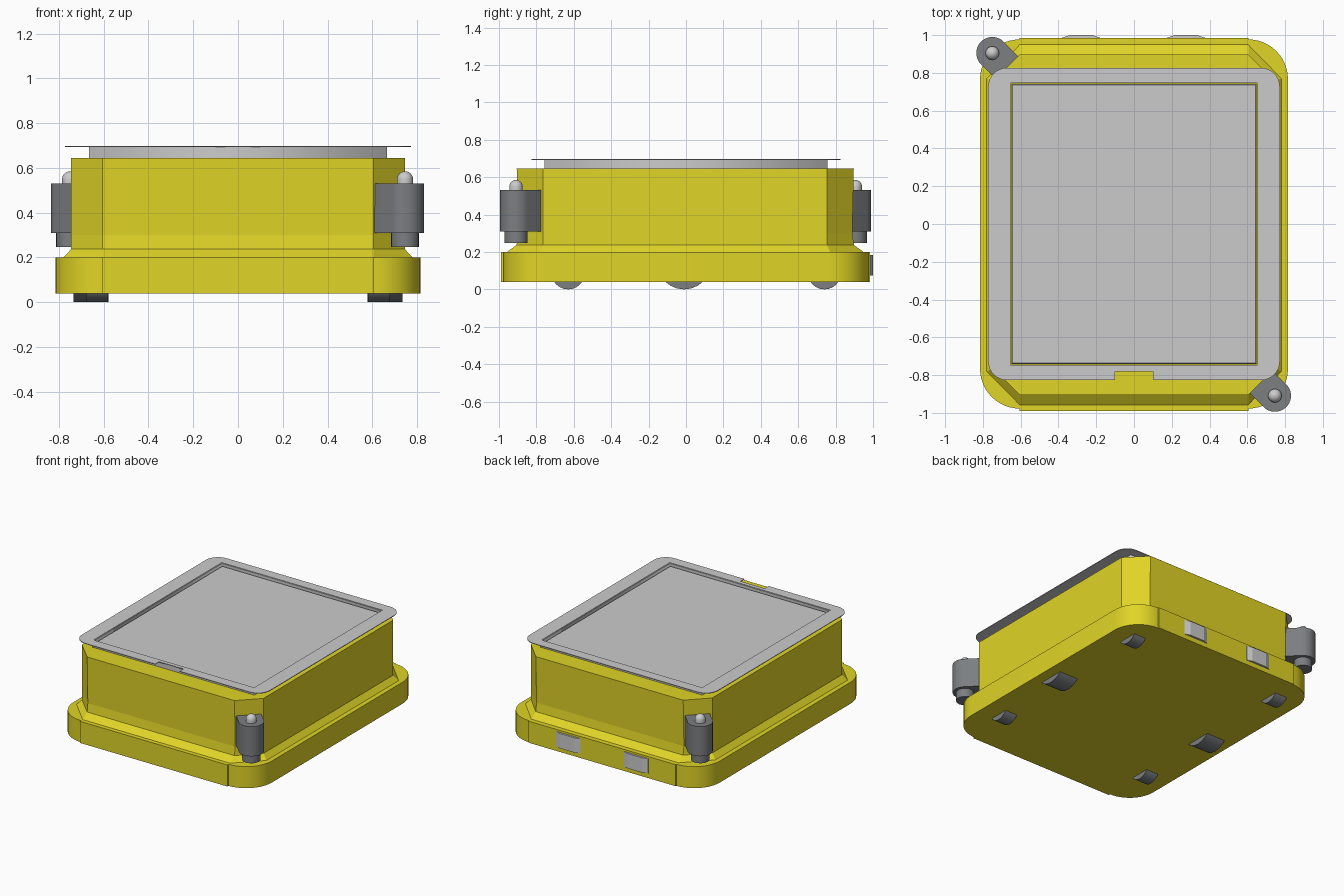
import bpy, bmesh
from math import sin, cos, pi, radians

if "Cube" in bpy.data.objects:
    bpy.data.objects.remove(bpy.data.objects["Cube"])


def material(name, rgb):
    m = bpy.data.materials.new(name)
    m.diffuse_color = (*rgb, 1)
    m.use_nodes = True
    m.node_tree.nodes["Principled BSDF"].inputs["Base Color"].default_value = m.diffuse_color
    return m


YELLOW = material("yellow_paint", (0.75, 0.66, 0.02))
DARK = material("dark_grey", (0.2, 0.21, 0.22))


def smooth(o):
    bpy.ops.object.select_all(action='DESELECT')
    o.select_set(True)
    bpy.context.view_layer.objects.active = o
    bpy.ops.object.shade_smooth_by_angle(angle=radians(30))


def loft(name, rings, mat=None, rounded=False):
    """Skin a stack of equal-length point rings and cap both ends."""
    bm = bmesh.new()
    vs = [[bm.verts.new(p) for p in r] for r in rings]
    n = len(rings[0])
    for a, b in zip(vs, vs[1:]):
        for i in range(n):
            j = (i + 1) % n
            bm.faces.new((a[i], a[j], b[j], b[i]))
    bm.faces.new(vs[0][::-1])
    bm.faces.new(vs[-1])
    bmesh.ops.recalc_face_normals(bm, faces=bm.faces)
    me = bpy.data.meshes.new(name)
    bm.to_mesh(me)
    bm.free()
    o = bpy.data.objects.new(name, me)
    bpy.context.collection.objects.link(o)
    if mat:
        me.materials.append(mat)
    if rounded:
        smooth(o)
    return o


def prism(name, outline, z0, z1, mat=None, rounded=False):
    return loft(name, [[(x, y, z) for x, y in outline] for z in (z0, z1)], mat, rounded)


def arc(cx, cy, r, a0, a1, n=12):
    return [(cx + r * cos(radians(a0 + (a1 - a0) * i / n)),
             cy + r * sin(radians(a0 + (a1 - a0) * i / n))) for i in range(n + 1)]


def rect(hx, hy):
    return [(-hx, -hy), (hx, -hy), (hx, hy), (-hx, hy)]


def plate(name, loops, z0, z1):
    """Flat plate from an outer outline and optional holes."""
    c = bpy.data.curves.new(name, 'CURVE')
    c.dimensions, c.fill_mode, c.extrude = '2D', 'BOTH', (z1 - z0) / 2
    for pts in loops:
        s = c.splines.new('POLY')
        s.points.add(len(pts) - 1)
        for p, (x, y) in zip(s.points, pts):
            p.co = (x, y, 0, 1)
        s.use_cyclic_u = True
    o = bpy.data.objects.new(name, c)
    bpy.context.collection.objects.link(o)
    o.location.z = (z0 + z1) / 2
    bpy.ops.object.select_all(action='DESELECT')
    o.select_set(True)
    bpy.context.view_layer.objects.active = o
    bpy.ops.object.convert(target='MESH')
    return o


# Base skirt: rounded corners with slightly raised front and back centre panels
R, CX, CY = 0.21, 0.605, 0.767
skirt = (arc(CX, -CY, R, -90, 0) + arc(CX, CY, R, 0, 90) + [(CX, 0.985), (-CX, 0.985)]
         + arc(-CX, CY, R, 90, 180) + arc(-CX, -CY, R, 180, 270) + [(-CX, -0.99), (CX, -0.99)])
prism("base_skirt", skirt, 0.04, 0.2, YELLOW, True)


# Upper body: chamfered box flaring out onto the skirt
def octagon(hx, hy, cy, z):
    f, b = hy, hy - 0.008
    return [(x, y, z) for x, y in (
        (-CX, -f), (CX, -f), (hx, -cy), (hx, cy - 0.01),
        (CX, b), (-CX, b), (-hx, cy - 0.01), (-hx, -cy))]


loft("upper_body", [octagon(0.78, 0.957, 0.78, 0.2), octagon(0.745, 0.906, 0.765, 0.237),
                    octagon(0.745, 0.897, 0.765, 0.3), octagon(0.745, 0.905, 0.765, 0.645)], YELLOW)

# Lid: tray wall, thin rim with front notch, inset panel
plate("tray_wall", [rect(0.665, 0.757), rect(0.655, 0.747)], 0.645, 0.695)
r, lx, ly = 0.1, 0.672, 0.727
rim = (arc(lx, -ly, r, -90, 0, 8) + arc(lx, ly, r, 0, 90, 8) + arc(-lx, ly, r, 90, 180, 8)
       + arc(-lx, -ly, r, 180, 270, 8) + [(-0.1, -0.827), (-0.1, -0.782), (0.1, -0.782), (0.1, -0.827)])
plate("lid_rim", [rim, rect(0.66, 0.752)], 0.693, 0.698)
loft("deck_panel", [[(x, y, z) for x, y in rect(hx, hy)] for hx, hy, z in
                    ((0.648, 0.74, 0.645), (0.648, 0.74, 0.676), (0.643, 0.735, 0.681))])

# Corner sensor pods on two opposite corners
for tag, px, py, ang in (("front", 0.746, -0.909, 135), ("back", -0.75, 0.905, -45)):
    c, s = cos(radians(ang)), sin(radians(ang))
    w = 0.085
    tail = [(px + c * 0.115 - s * k, py + s * 0.115 + c * k) for k in (-w, w)]
    prism(tag + "_sensor_housing", arc(px, py, w, ang + 90, ang + 270, 20) + tail,
          0.31, 0.53, DARK, True)
    prism(tag + "_sensor_foot", arc(px, py, 0.062, 0, 345, 23), 0.247, 0.31, DARK, True)
    prof = [(0.036, 0.525), (0.036, 0.549)] + [
        (0.036 * cos(a), 0.549 + 0.036 * sin(a)) for a in (pi / 12 * k for k in range(1, 6))]
    prof.append((0.002, 0.585))
    loft(tag + "_sensor_dome", [[(x, y, z) for x, y in arc(px, py, q, 0, 345, 23)]
                                for q, z in prof], None, True)

# Wheels: larger drive wheels in the middle, small casters front and back
for side, sx in (("left", -1), ("right", 1)):
    for tag, x, y, rad, wid in (("front_caster", 0.63, -0.63, 0.09, 0.1),
                                ("drive_wheel", 0.657, -0.01, 0.145, 0.155),
                                ("back_caster", 0.63, 0.74, 0.09, 0.1)):
        ring = arc(y, rad, rad, -90, 255, 23)
        loft(f"{side}_{tag}", [[(sx * x + k * wid / 2, a, b) for a, b in ring]
                               for k in (-1, 1)], DARK, True)

# Charging contacts on the back of the skirt
for tag, x in (("left", -0.28), ("right", 0.275)):
    prism(tag + "_charging_contact", [(x - 0.1, 0.98), (x + 0.1, 0.98), (x + 0.1, 0.986),
                                      (x + 0.06, 1.0), (x - 0.06, 1.0), (x - 0.1, 0.986)], 0.075, 0.185)
